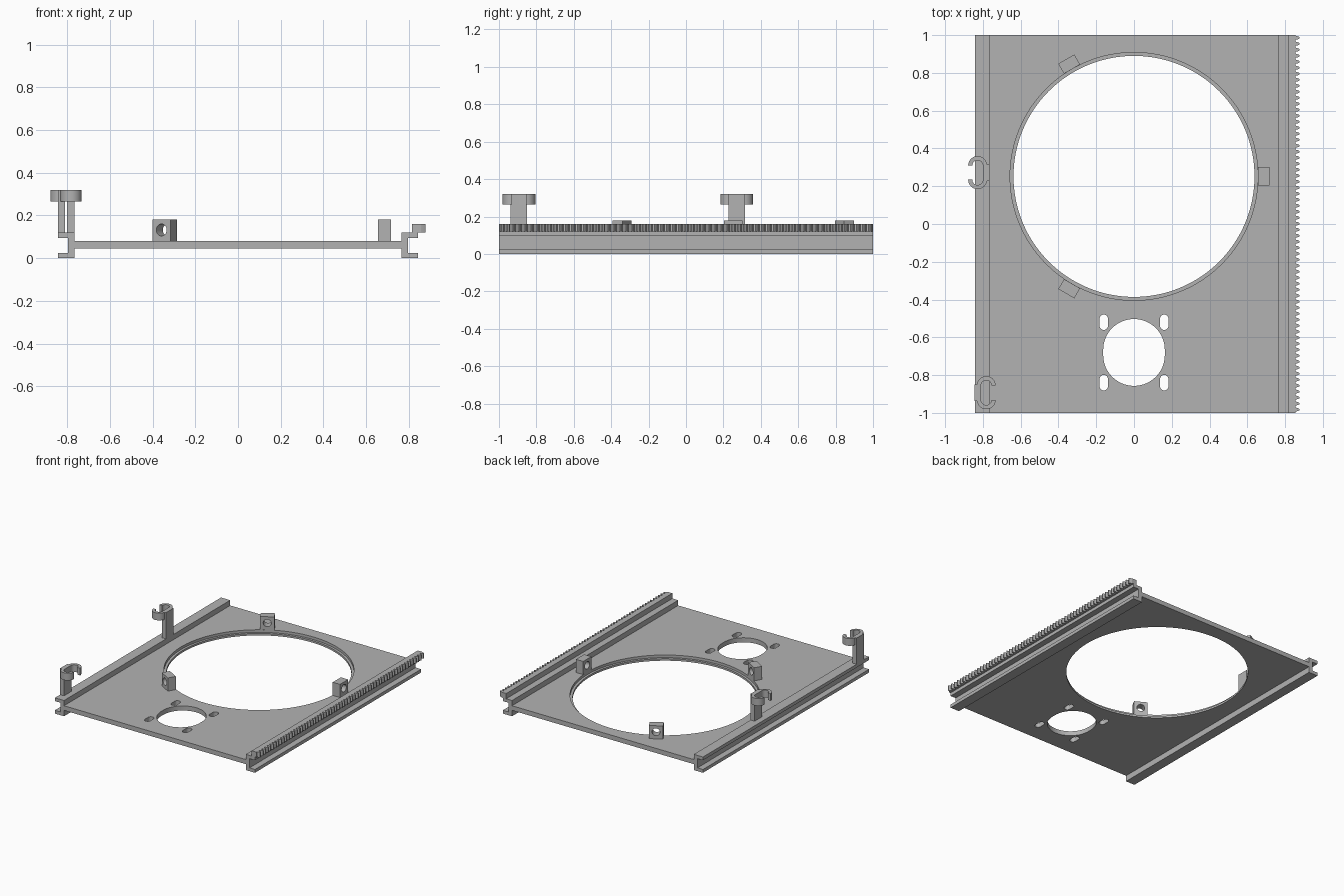
import bpy, bmesh
from math import pi, cos, sin
from mathutils import Matrix, Vector

if "Cube" in bpy.data.objects:
    bpy.data.objects.remove(bpy.data.objects["Cube"], do_unlink=True)

grey = bpy.data.materials.new("plain grey")
grey.use_nodes = True
COLOUR = (0.45, 0.45, 0.45, 1)
grey.diffuse_color = COLOUR
grey.node_tree.nodes["Principled BSDF"].inputs["Base Color"].default_value = COLOUR


def prism(name, outline, lo, hi, axis="z", matrix=Matrix()):
    """Extrude a closed 2D outline between two heights along an axis."""
    place = {"x": lambda a, b, h: (h, a, b),
             "y": lambda a, b, h: (a, h, b),
             "z": lambda a, b, h: (a, b, h)}[axis]
    bm = bmesh.new()
    rings = [[bm.verts.new(place(a, b, h)) for a, b in outline] for h in (lo, hi)]
    count = len(outline)
    for ring in rings:
        bm.faces.new(ring)
    for i in range(count):
        j = (i + 1) % count
        bm.faces.new((rings[0][i], rings[0][j], rings[1][j], rings[1][i]))
    bmesh.ops.recalc_face_normals(bm, faces=bm.faces)
    bm.transform(matrix)
    mesh = bpy.data.meshes.new(name)
    bm.to_mesh(mesh)
    bm.free()
    mesh.materials.append(grey)
    obj = bpy.data.objects.new(name, mesh)
    bpy.context.collection.objects.link(obj)
    return obj


def rect(x0, x1, y0, y1):
    return [(x0, y0), (x1, y0), (x1, y1), (x0, y1)]


def arc(x, y, r, start, end, steps):
    angles = [start + (end - start) * i / steps for i in range(steps + 1)]
    return [(x + r * cos(a), y + r * sin(a)) for a in angles]


def circle(x, y, r, steps=32):
    return arc(x, y, r, 0, 2 * pi, steps)[:-1]


def slot(x, y, r, half, steps=12):
    return (arc(x, y + half, r, 0, pi, steps)
            + arc(x, y - half, r, pi, 2 * pi, steps))


def cut(obj, cutters):
    """Subtract the cutters, bake the result and remove them."""
    for cutter in cutters:
        cutter.hide_render = True
        mod = obj.modifiers.new("cut", "BOOLEAN")
        mod.operation, mod.solver, mod.object = "DIFFERENCE", "EXACT", cutter
    graph = bpy.context.evaluated_depsgraph_get()
    mesh = bpy.data.meshes.new_from_object(obj.evaluated_get(graph))
    obj.modifiers.clear()
    obj.data = mesh
    for cutter in cutters:
        bpy.data.objects.remove(cutter, do_unlink=True)


parts = []
RING_Y = 0.252

# Base plate with a channel rail along each side
half_profile = [(0.766, 0.045), (0.766, 0), (0.843, 0), (0.843, 0.025),
                (0.797, 0.025), (0.797, 0.095), (0.843, 0.095),
                (0.843, 0.12), (0.766, 0.12), (0.766, 0.08)]
profile = half_profile + [(-x, z) for x, z in reversed(half_profile)]
base = prism("base_plate", profile, -1, 1, "y")
cutters = [
    prism("ring_hole", circle(0, RING_Y, 0.638, 128), -0.1, 0.3),
    prism("ring_ledge", circle(0, RING_Y, 0.656, 128), 0.06, 0.3),
    prism("small_hole", slot(0, -0.68, 0.163, 0.014, 32), -0.1, 0.3)]
for x in (-0.16, 0.16):
    for y in (-0.84, -0.52):
        cutters.append(prism("screw_slot", slot(x, y, 0.0225, 0.0185), -0.1, 0.3))
cut(base, cutters)
parts.append(base)

# Toothed rack on the left rail
TEETH = 63
pitch = 2 / TEETH
rack = [(0.815, 1), (0.815, -1)]
for i in range(TEETH):
    y = -1 + i * pitch
    for x, t in ((0.856, 0), (0.856, 0.2), (0.869, 0.32), (0.877, 0.45),
                 (0.877, 0.65), (0.869, 0.78), (0.856, 0.9)):
        rack.append((x, y + t * pitch))
rack.append((0.856, 1))
parts.append(prism("toothed_rack", rack, 0.12, 0.16))

# Three drilled lugs around the large opening
for i in range(3):
    turn = Matrix.Translation(Vector((0, RING_Y, 0))) @ Matrix.Rotation(i * 2 * pi / 3, 4, "Z")
    lug = prism(f"lug_{i + 1}", rect(0.656, 0.717, -0.049, 0.049), 0.08, 0.18, "z", turn)
    cut(lug, [prism("lug_hole", circle(0, 0.132, 0.028), 0.6, 0.8, "x", turn)])
    parts.append(lug)

# Cable hooks on posts, facing opposite ways
R_OUT, R_IN, HALF = 0.05, 0.028, 0.0375
hook = (arc(0, HALF, R_OUT, pi, 0, 16) + arc(0, -HALF, R_OUT, 0, -pi, 16)
        + arc(0, -HALF, R_IN, -pi, 0, 16) + arc(0, HALF, R_IN, 0, pi, 16))
for name, x, y, side in (("back", -0.828, 0.272, 1), ("front", -0.782, -0.893, -1)):
    outline = [(x + side * a, y + b) for a, b in hook]
    parts.append(prism(name + "_hook", outline, 0.265, 0.32))
    edges = sorted((x + side * 0.028, x + side * 0.062))
    parts.append(prism(name + "_post", rect(*edges, y - 0.044, y + 0.044), 0.12, 0.32))

# Smooth the round walls, keep the corners sharp
bpy.ops.object.select_all(action="DESELECT")
for part in parts:
    part.select_set(True)
bpy.context.view_layer.objects.active = base
bpy.ops.object.shade_smooth_by_angle(angle=pi / 6)
